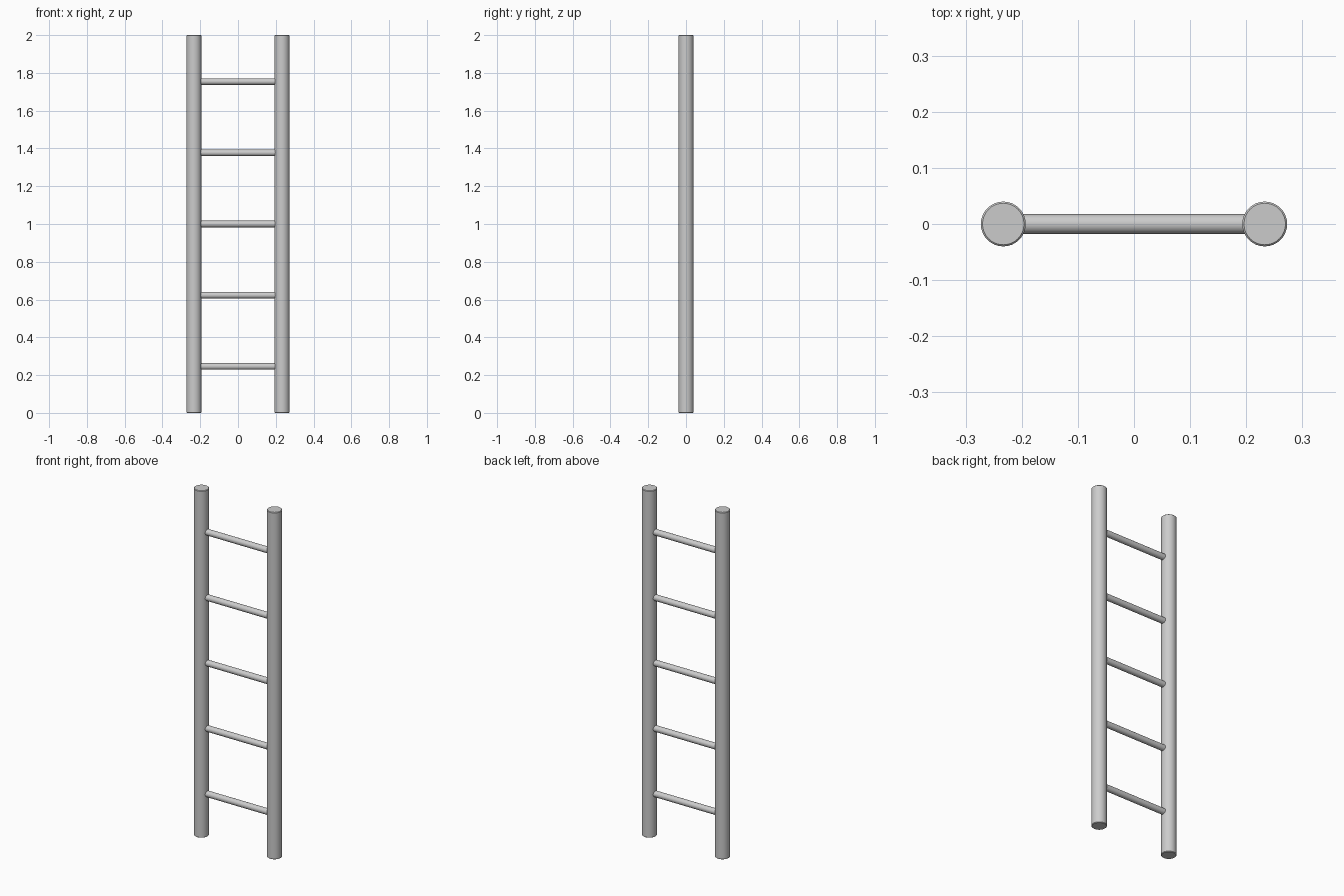
import bpy, math

if "Cube" in bpy.data.objects:
    bpy.data.objects.remove(bpy.data.objects["Cube"])

RAIL_X, RAIL_R, HEIGHT = 0.233, 0.04, 2.0
RUNG_R, RUNG_LEN, RUNG_GAP = 0.0175, 0.42, 0.377


def rod(name, radius, length, location, rotation=(0, 0, 0), bevel=0.0):
    bpy.ops.mesh.primitive_cylinder_add(vertices=32, radius=radius, depth=length,
                                        location=location, rotation=rotation)
    obj = bpy.context.object
    obj.name = name
    bpy.ops.object.shade_smooth_by_angle(angle=math.radians(30))
    if bevel:
        mod = obj.modifiers.new("soft_rim", 'BEVEL')
        mod.width = bevel
        mod.segments = 1
        mod.limit_method = 'ANGLE'
        mod.angle_limit = math.radians(40)
    return obj


# Upright side rails with slightly eased rims
for side, sign in (("left", -1), ("right", 1)):
    rod(f"{side}_rail", RAIL_R, HEIGHT, (sign * RAIL_X, 0, HEIGHT / 2), bevel=0.003)

# Evenly spaced rungs, ends set into the rails
for i in range(5):
    z = HEIGHT / 2 + (i - 2) * RUNG_GAP
    rod(f"rung_{i + 1}", RUNG_R, RUNG_LEN, (0, 0, z), (0, math.pi / 2, 0))
